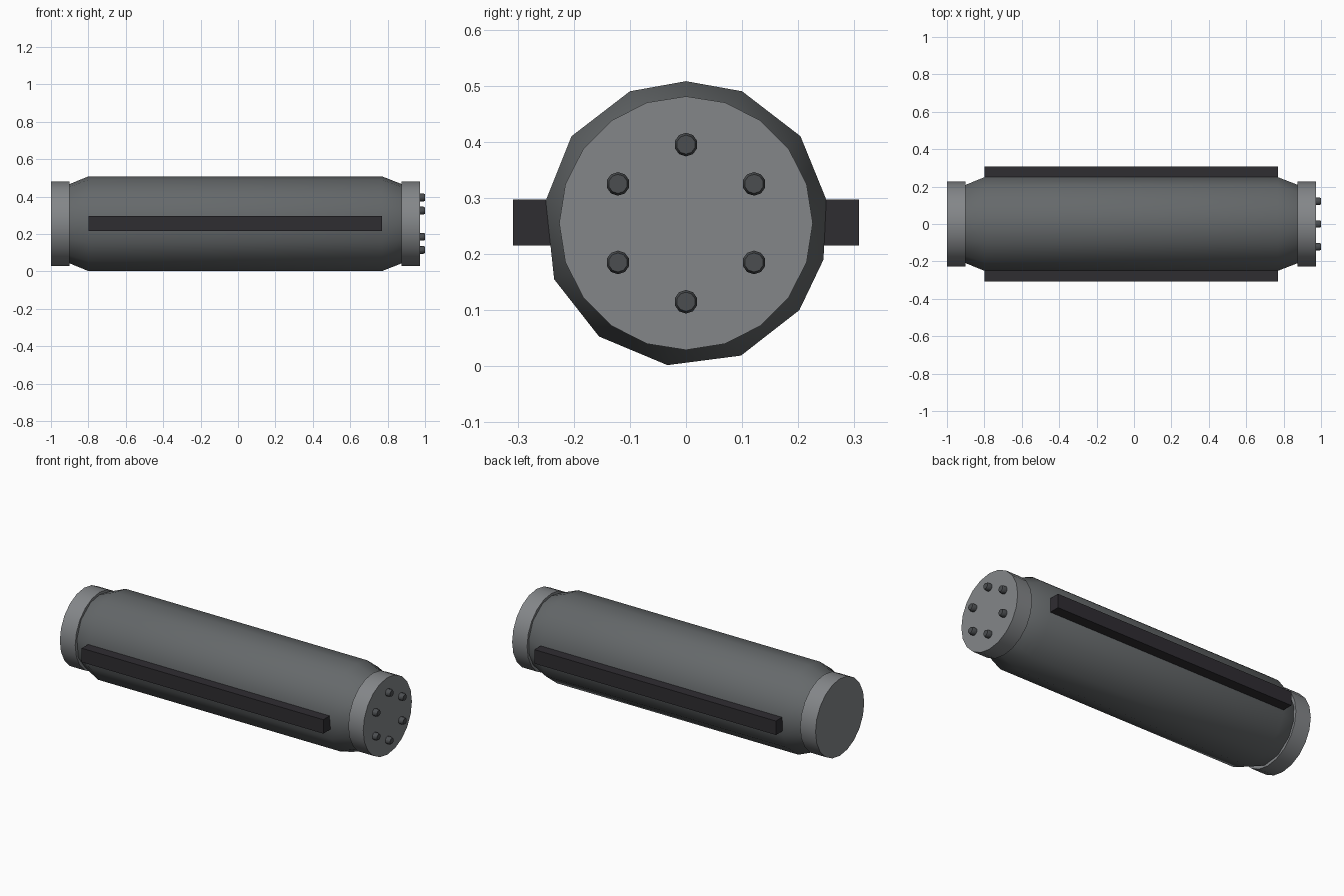
import bpy, bmesh, math

if "Cube" in bpy.data.objects:
    bpy.data.objects.remove(bpy.data.objects["Cube"])

CZ = 0.255  # height of the canister axis


def material(name, r, g, b):
    m = bpy.data.materials.new(name)
    m.diffuse_color = (r, g, b, 1)
    m.use_nodes = True
    m.node_tree.nodes["Principled BSDF"].inputs["Base Color"].default_value = m.diffuse_color
    return m


BODY = material("dark_grey", 0.13, 0.14, 0.145)
CAP = material("light_grey", 0.23, 0.24, 0.25)
RAIL = material("near_black", 0.028, 0.026, 0.031)
BOLT = material("bolt_grey", 0.07, 0.075, 0.08)


def loft(name, section, stations, mat, y=0, z=CZ, smooth=35):
    """Sweep a (y, z) section along x; stations are (x, scale)."""
    bm = bmesh.new()
    rings = [[bm.verts.new((x, y + s * py, z + s * pz)) for py, pz in section]
             for x, s in stations]
    n = len(section)
    for a, b in zip(rings, rings[1:]):
        for i in range(n):
            j = (i + 1) % n
            bm.faces.new((a[i], a[j], b[j], b[i]))
    bm.faces.new(rings[0][::-1])
    bm.faces.new(rings[-1])
    bmesh.ops.recalc_face_normals(bm, faces=bm.faces)
    mesh = bpy.data.meshes.new(name)
    bm.to_mesh(mesh)
    bm.free()
    mesh.materials.append(mat)
    ob = bpy.data.objects.new(name, mesh)
    bpy.context.collection.objects.link(ob)
    if smooth:
        bpy.ops.object.select_all(action='DESELECT')
        ob.select_set(True)
        bpy.context.view_layer.objects.active = ob
        bpy.ops.object.shade_smooth_by_angle(angle=math.radians(smooth))
    return ob


def circle(n):
    return [(math.sin(2 * math.pi * i / n), math.cos(2 * math.pi * i / n))
            for i in range(n)]


# Main body: slightly uneven low-poly round section, tapered at both ends
body_section = [(0, .253), (.1, .235), (.204, .155), (.25, .042), (.245, -.065),
                (.202, -.155), (.098, -.236), (-.033, -.253), (-.155, -.202),
                (-.235, -.1), (-.25, .04), (-.204, .155), (-.1, .235)]
loft("body", body_section,
     [(-0.905, 0.83), (-0.8, 1), (0.77, 1), (0.88, 0.83)], BODY)

# End caps
loft("rear_cap", circle(20), [(-1, 0.226), (-0.9, 0.226)], CAP)
loft("front_cap", circle(20), [(0.875, 0.226), (0.972, 0.226)], CAP)

# Side rails
rail_section = [(-.035, -.041), (.035, -.041), (.035, .041), (-.035, .041)]
for side, name in ((-1, "right_rail"), (1, "left_rail")):
    loft(name, rail_section, [(-0.8, 1), (0.77, 1)], RAIL,
         y=side * 0.273, z=0.256, smooth=0)

# Ring of six bolts on the front cap
for i in range(6):
    a = math.radians(30 + 60 * i)
    loft(f"bolt_{i + 1}", circle(10), [(0.965, 0.021), (0.992, 0.021), (1, 0.017)],
         BOLT, y=0.14 * math.cos(a), z=CZ + 0.14 * math.sin(a))
